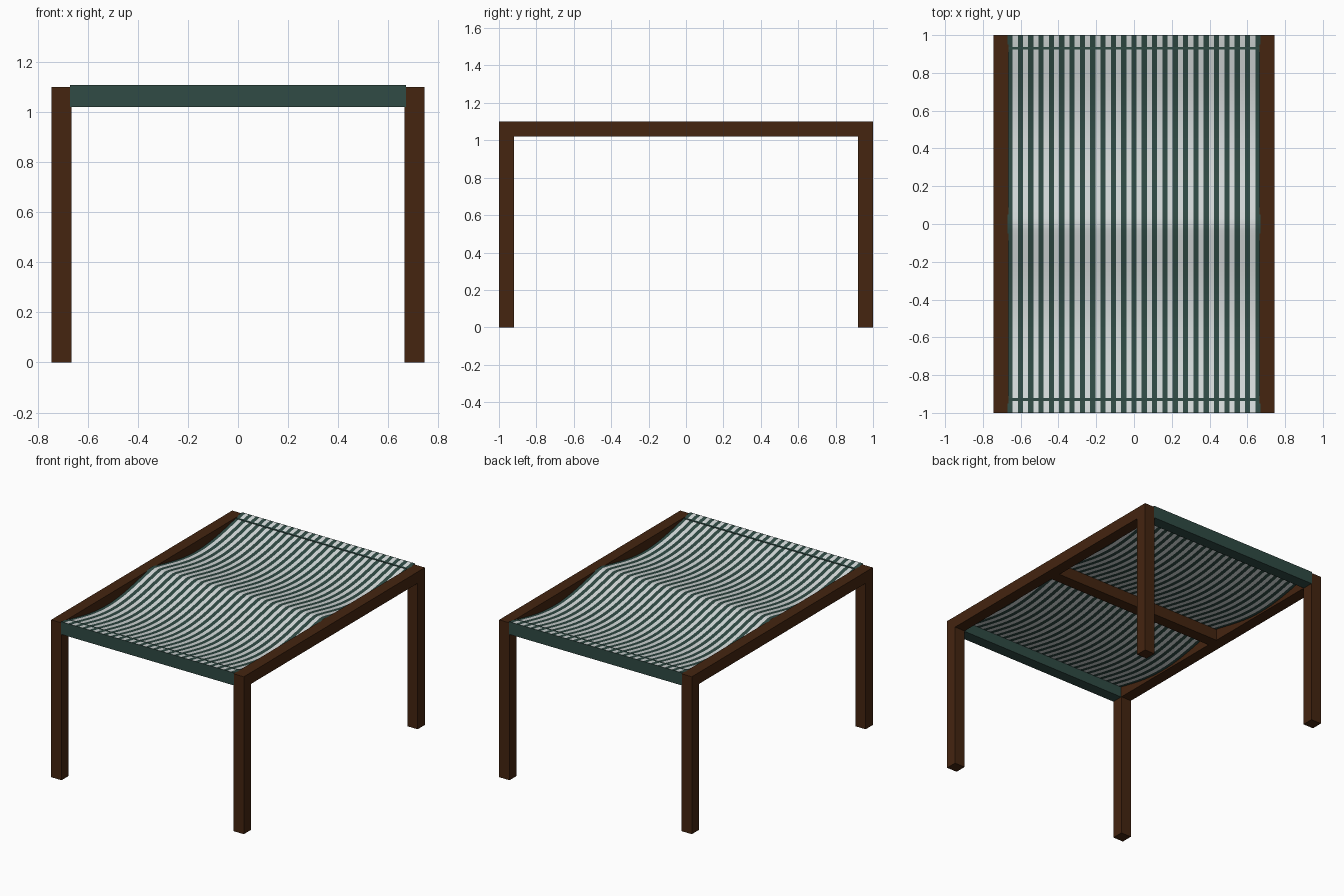
import bpy, bmesh, math

cube = bpy.data.objects.get("Cube")
if cube:
    bpy.data.objects.remove(cube, do_unlink=True)


def material(name, rgb):
    m = bpy.data.materials.new(name)
    m.use_nodes = True
    m.diffuse_color = (*rgb, 1)
    m.node_tree.nodes["Principled BSDF"].inputs["Base Color"].default_value = (*rgb, 1)
    return m


wood = material("dark brown wood", (0.058, 0.018, 0.005))
green = material("dark green fabric", (0.029, 0.069, 0.058))
white = material("off white fabric", (0.68, 0.72, 0.72))


def finish(name, bm, mats):
    me = bpy.data.meshes.new(name)
    bm.to_mesh(me)
    bm.free()
    for m in mats:
        me.materials.append(m)
    ob = bpy.data.objects.new(name, me)
    bpy.context.collection.objects.link(ob)
    return ob


def box(name, x, y, z, mat):
    """Box spanning the (low, high) ranges on each axis."""
    bm = bmesh.new()
    bmesh.ops.create_cube(bm, size=1)
    for v in bm.verts:
        for i, (a, b) in enumerate((x, y, z)):
            v.co[i] = (a + b) / 2 + v.co[i] * (b - a)
    return finish(name, bm, [mat])


def span(sign, low, high):
    return sorted((sign * low, sign * high))


X_IN, X_OUT = 0.665, 0.745
RAIL_LOW, TOP, CREST = 1.02, 1.10, 1.108

# Wooden frame: legs, side rails and middle crossbar
for sx, side in ((-1, "right"), (1, "left")):
    xs = span(sx, X_IN, X_OUT)
    box(side + "_rail", xs, (-1, 1), (RAIL_LOW, TOP), wood)
    for sy, end in ((-1, "front"), (1, "back")):
        box(f"{end}_{side}_leg", xs, span(sy, 0.92, 1), (0, RAIL_LOW), wood)
box("middle_crossbar", (-X_IN, X_IN), (-0.04, 0.04), (RAIL_LOW, TOP), wood)

# Green end bars, with the hem hanging over their outer faces
for sy, end in ((-1, "front"), (1, "back")):
    box(end + "_bar", (-X_IN, X_IN), span(sy, 0.9225, 1), (RAIL_LOW, 1.0975), green)
    box(end + "_hem", (-0.67, 0.67), span(sy, 0.999, 1.001), (RAIL_LOW, CREST), green)

# Striped canopy sagging between the three supports
STRIPES, ROWS, HALF = 49, 64, 0.67
bm = bmesh.new()
grid = []
for j in range(ROWS + 1):
    y = -1 + 2 * j / ROWS
    z = CREST - 0.075 * abs(math.sin(math.pi * y)) ** 1.2
    grid.append([bm.verts.new((-HALF + 2 * HALF * i / STRIPES, y, z))
                 for i in range(STRIPES + 1)])
for low, high in zip(grid, grid[1:]):
    for i in range(STRIPES):
        f = bm.faces.new((low[i], low[i + 1], high[i + 1], high[i]))
        f.material_index = i % 2
        f.smooth = True
finish("striped_canopy", bm, [green, white])
